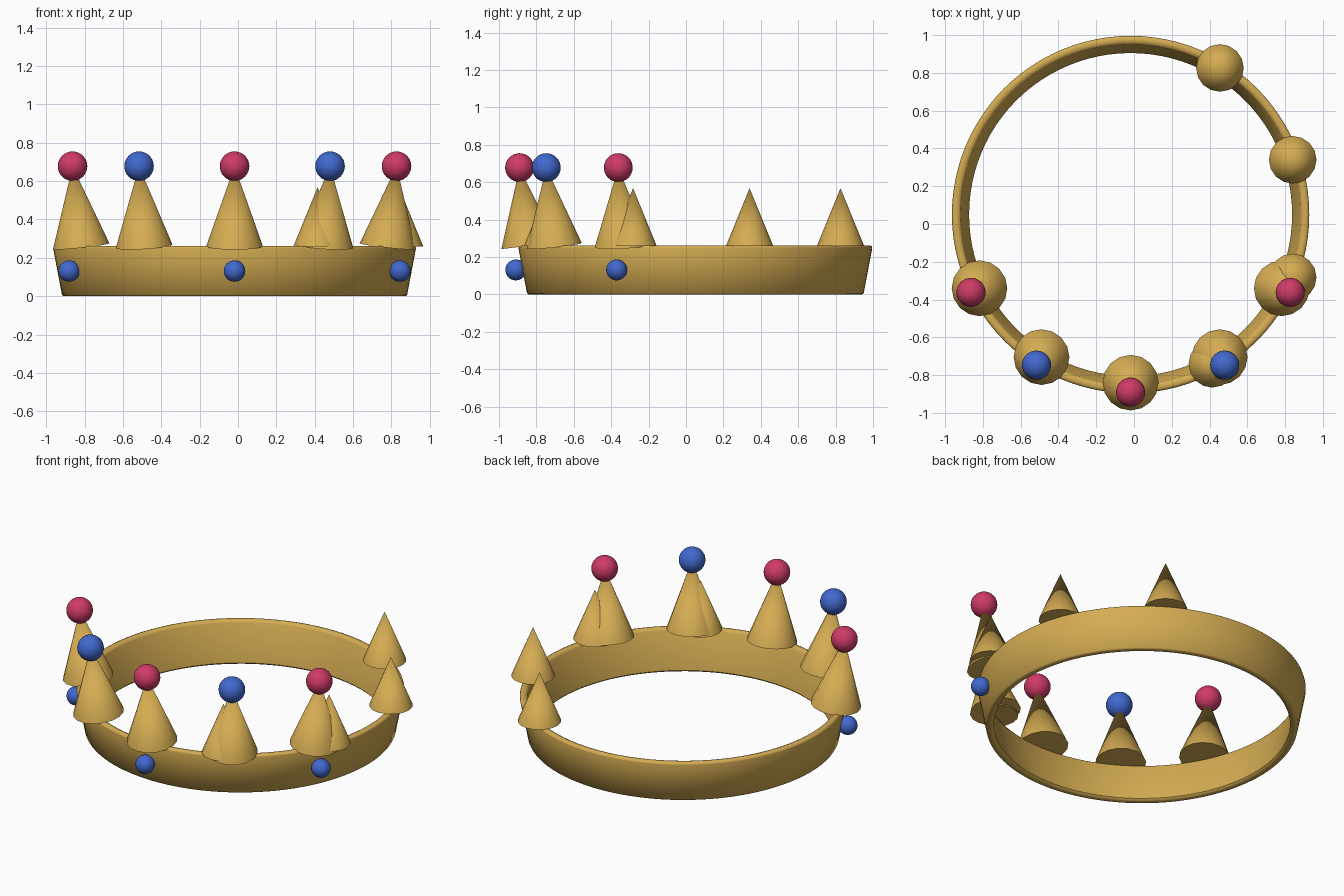
import bpy, bmesh, math
from mathutils import Vector

if "Cube" in bpy.data.objects:
    bpy.data.objects.remove(bpy.data.objects["Cube"])

CX, CY = -0.018, 0.05          # centre of the crown ring


def material(name, rgb):
    m = bpy.data.materials.new(name)
    m.diffuse_color = (*rgb, 1.0)
    m.use_nodes = True
    m.node_tree.nodes["Principled BSDF"].inputs["Base Color"].default_value = m.diffuse_color
    return m


GOLD = material("gold", (0.66, 0.41, 0.085))
RED = material("ruby_red", (0.62, 0.043, 0.135))
BLUE = material("sapphire_blue", (0.053, 0.139, 0.62))


def finish(name, bm, mat, angle=35):
    bmesh.ops.recalc_face_normals(bm, faces=bm.faces)
    me = bpy.data.meshes.new(name)
    bm.to_mesh(me)
    bm.free()
    me.materials.append(mat)
    ob = bpy.data.objects.new(name, me)
    bpy.context.collection.objects.link(ob)
    bpy.ops.object.select_all(action='DESELECT')
    ob.select_set(True)
    bpy.context.view_layer.objects.active = ob
    bpy.ops.object.shade_smooth_by_angle(angle=math.radians(angle))
    return ob


def polar(radius, degrees, z):
    a = math.radians(degrees)
    return Vector((CX + radius * math.cos(a), CY + radius * math.sin(a), z))


def ball(name, centre, radius, mat):
    bm = bmesh.new()
    bmesh.ops.create_uvsphere(bm, u_segments=32, v_segments=16, radius=radius)
    ob = finish(name, bm, mat)
    ob.location = centre


def cone(name, base, tip, radius):
    axis = tip - base
    bm = bmesh.new()
    bmesh.ops.create_cone(bm, cap_ends=True, segments=16, radius1=radius,
                          radius2=0, depth=axis.length)
    bmesh.ops.translate(bm, verts=bm.verts, vec=(0, 0, axis.length / 2))
    ob = finish(name, bm, GOLD)
    ob.rotation_mode = 'QUATERNION'
    ob.rotation_quaternion = Vector((0, 0, 1)).rotation_difference(axis)
    ob.location = base


# Flared band with softened rims, lathed from a closed profile
profile = [(0.855, 0.012), (0.863, 0.003), (0.875, 0), (0.890, 0), (0.900, 0.006),
           (0.946, 0.248), (0.943, 0.257), (0.932, 0.262), (0.918, 0.262),
           (0.906, 0.257), (0.900, 0.248)]
STEPS = 96
bm = bmesh.new()
rings = [[bm.verts.new(polar(r, 360 * i / STEPS, z)) for r, z in profile]
         for i in range(STEPS)]
for i in range(STEPS):
    a, b = rings[i], rings[(i + 1) % STEPS]
    for j in range(len(profile)):
        k = (j + 1) % len(profile)
        bm.faces.new((a[j], b[j], b[k], a[k]))
finish("band", bm, GOLD, 50)

# Front spikes leaning outward, tipped with alternating jewels
for i in range(5):
    ang = -154 + 32 * i
    tip = polar(0.94, ang, 0.678)
    cone(f"jewelled_spike_{i + 1}", polar(0.89, ang, 0.26), tip, 0.148)
    ball(f"spike_jewel_{i + 1}", tip, 0.077, BLUE if i % 2 else RED)

# Plain upright spikes on the right side
for i, (x, y) in enumerate([(0.455, 0.826), (0.84, 0.34), (0.84, -0.283), (0.415, -0.74)]):
    cone(f"plain_spike_{i + 1}", Vector((x, y, 0.26)), Vector((x, y, 0.568)), 0.126)

# Small gems set in the outside of the band
for i, ang in enumerate((-154, -90, -26)):
    ball(f"band_gem_{i + 1}", polar(0.96, ang, 0.131), 0.056, BLUE)
